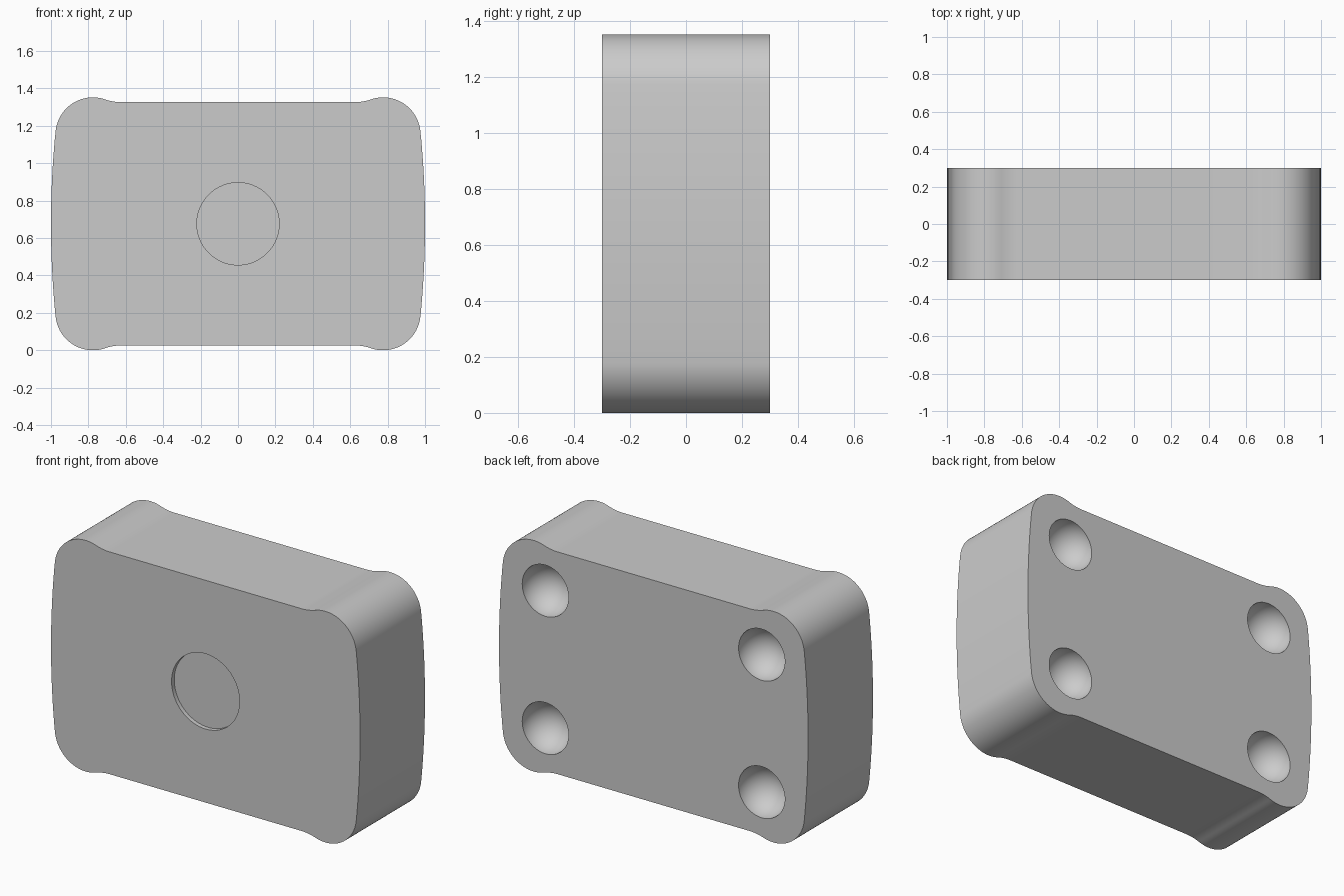
import bpy, bmesh
from math import sin, cos, asin, sqrt, radians, pi
from mathutils import Matrix, Vector

if "Cube" in bpy.data.objects:
    bpy.data.objects.remove(bpy.data.objects["Cube"])

HALF_DEPTH = 0.30
MID_Z = 0.676


def arc(cx, cz, r, a0, a1, n):
    return [(cx + r * cos(a0 + (a1 - a0) * i / n),
             cz + r * sin(a0 + (a1 - a0) * i / n)) for i in range(n + 1)]


def make_object(name, bm):
    bmesh.ops.recalc_face_normals(bm, faces=bm.faces[:])
    mesh = bpy.data.meshes.new(name)
    bm.to_mesh(mesh)
    bm.free()
    ob = bpy.data.objects.new(name, mesh)
    bpy.context.collection.objects.link(ob)
    return ob


# Quarter outline: bowed side, round corner, small dip into the flat top edge
side_r, tilt = 5.0, 0.1
corner_r, flat_z, flat_x = 0.20, 0.65, 0.62
side = arc(1 - side_r, 0, side_r, 0, tilt, 10)
cx = side[-1][0] - corner_r * cos(tilt)
cz = side[-1][1] - corner_r * sin(tilt)
cz += 0.676 - (cz + corner_r)
dx, h = cx - flat_x, flat_z - cz
dip_r = (dx * dx + h * h - corner_r ** 2) / (2 * (corner_r - h))
turn = asin(dx / (corner_r + dip_r))
corner = arc(cx, cz, corner_r, tilt, pi / 2 + turn, 28)
dip = arc(flat_x, flat_z + dip_r, dip_r, -pi / 2 + turn, -pi / 2, 10)
quarter = side[:-1] + corner + dip[1:]

# Mirror the quarter to the full outline and extrude it
half = quarter + [(-x, z) for x, z in reversed(quarter)]
outline = half + [(x, -z) for x, z in reversed(half[1:-1])]
bm = bmesh.new()
face = bm.faces.new([bm.verts.new((x, -HALF_DEPTH, z + MID_Z)) for x, z in outline])
ext = bmesh.ops.extrude_face_region(bm, geom=[face])
verts = [g for g in ext["geom"] if isinstance(g, bmesh.types.BMVert)]
bmesh.ops.translate(bm, verts=verts, vec=(0, 2 * HALF_DEPTH, 0))
body = make_object("body_block", bm)

cutters = []
turn_to_y = Matrix.Rotation(radians(90), 4, 'X')

# Shallow round recess in the front
bm = bmesh.new()
bmesh.ops.create_cone(bm, cap_ends=True, segments=96, radius1=0.22, radius2=0.22, depth=0.2,
                      matrix=Matrix.Translation((0, -HALF_DEPTH - 0.075, MID_Z)) @ turn_to_y)
cutters.append(make_object("recess_cutter", bm))

# Four hemispherical sockets in the back
bm = bmesh.new()
for sx in (-1, 1):
    for sz in (-1, 1):
        place = Matrix.Translation((sx * 0.70, HALF_DEPTH, MID_Z + sz * 0.402))
        bmesh.ops.create_uvsphere(bm, u_segments=64, v_segments=33, radius=0.15,
                                  matrix=place @ turn_to_y)
cutters.append(make_object("socket_cutter", bm))

bpy.context.view_layer.objects.active = body
body.select_set(True)
for cutter in cutters:
    mod = body.modifiers.new("cut", 'BOOLEAN')
    mod.operation = 'DIFFERENCE'
    mod.solver = 'EXACT'
    mod.object = cutter
    bpy.ops.object.modifier_apply(modifier=mod.name)
    bpy.data.objects.remove(cutter)

bpy.ops.object.shade_smooth_by_angle(angle=radians(30))
